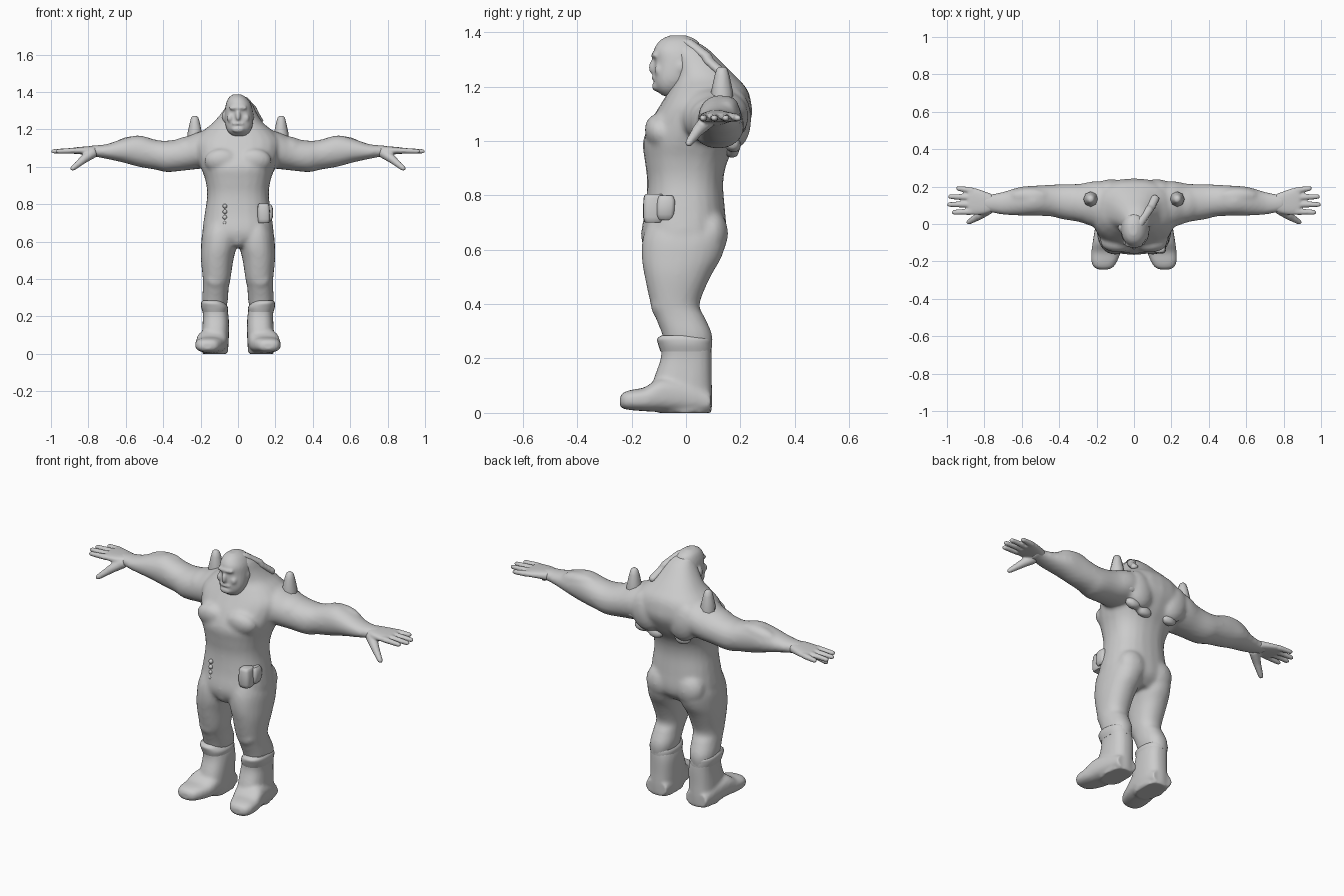
import bpy, bmesh, math
from mathutils import Vector, Matrix

grey = bpy.data.materials.new("plain grey")
grey.diffuse_color = (0.6, 0.6, 0.6, 1)


def finish(bm, name, remesh=0.0, angle=40):
    bmesh.ops.recalc_face_normals(bm, faces=bm.faces)
    me = bpy.data.meshes.new(name)
    bm.to_mesh(me)
    bm.free()
    me.materials.append(grey)
    ob = bpy.data.objects.new(name, me)
    bpy.context.collection.objects.link(ob)
    if remesh:
        m = ob.modifiers.new("skin", 'REMESH')
        m.mode, m.voxel_size, m.use_smooth_shade = 'VOXEL', remesh, True
        s = ob.modifiers.new("soften", 'SMOOTH')
        s.factor, s.iterations = 0.5, 5
    for o in bpy.context.selected_objects:
        o.select_set(False)
    ob.select_set(True)
    bpy.context.view_layer.objects.active = ob
    bpy.ops.object.shade_smooth_by_angle(angle=math.radians(angle))
    return ob


def spline(rows, steps):
    out = []
    for i in range(len(rows) - 1):
        a, b, c, d = (rows[max(i - 1, 0)], rows[i], rows[i + 1], rows[min(i + 2, len(rows) - 1)])
        for s in range(steps):
            t = s / steps
            out.append([0.5 * (2 * q + (r - p) * t + (2 * p - 5 * q + 4 * r - w) * t * t
                               + (3 * q - p - 3 * r + w) * t ** 3) for p, q, r, w in zip(a, b, c, d)])
    return out + [rows[-1]]


def loft(bm, axis, rows, mirror=1, power=0.85, n=24, steps=4):
    """Rows are (position on axis, u min, u max, v min, v max)."""
    rings = []
    for p, u0, u1, v0, v1 in spline(rows, steps):
        ring = []
        for k in range(n):
            c, s = math.cos(2 * math.pi * k / n), math.sin(2 * math.pi * k / n)
            u = (u0 + u1) / 2 + (u1 - u0) / 2 * math.copysign(abs(c) ** power, c)
            v = (v0 + v1) / 2 + (v1 - v0) / 2 * math.copysign(abs(s) ** power, s)
            x, y, z = {'X': (p, u, v), 'Y': (u, p, v), 'Z': (u, v, p)}[axis]
            ring.append(bm.verts.new((x * mirror, y, z)))
        rings.append(ring)
    for a, b in zip(rings, rings[1:]):
        for k in range(n):
            bm.faces.new((a[k], a[(k + 1) % n], b[(k + 1) % n], b[k]))
    bm.faces.new(rings[0][::-1])
    bm.faces.new(rings[-1])


def blob(bm, loc, size, turn=(0, 0, 0), mirror=1):
    rot = Matrix.Rotation(turn[2], 4, 'Z') @ Matrix.Rotation(turn[1], 4, 'Y') @ Matrix.Rotation(turn[0], 4, 'X')
    m = Matrix.Translation(loc) @ rot @ Matrix.Diagonal((*size, 1))
    bmesh.ops.create_uvsphere(bm, u_segments=20, v_segments=12, radius=1,
                              matrix=Matrix.Diagonal((mirror, 1, 1, 1)) @ m)


def limb(bm, a, b, r1, r2, mirror=1, flat=1.0, n=10):
    a, b = Vector(a), Vector(b)
    a.x *= mirror
    b.x *= mirror
    q = (b - a).to_track_quat('Z', 'Y').to_matrix().to_4x4()
    rings = []
    for t, r in ((0, r1 * .7), (.06, r1), (.5, (r1 + r2) / 2), (.9, r2), (1, r2 * .55)):
        rings.append([bm.verts.new(a.lerp(b, t) + q @ Vector((r * math.cos(k * math.tau / n),
                      r * flat * math.sin(k * math.tau / n), 0))) for k in range(n)])
    for p, s in zip(rings, rings[1:]):
        for k in range(n):
            bm.faces.new((p[k], p[(k + 1) % n], s[(k + 1) % n], s[k]))
    bm.faces.new(rings[0][::-1])
    bm.faces.new(rings[-1])


# Body: trunk, hunched shoulders, arms and legs fused into one skin
bm = bmesh.new()
loft(bm, 'Z', [(.57, -.13, .13, -.12, .09), (.61, -.18, .18, -.155, .135), (.66, -.19, .19, -.165, .15),
               (.75, -.178, .178, -.15, .143), (.85, -.165, .165, -.143, .137), (.93, -.175, .175, -.152, .155),
               (1.0, -.20, .20, -.158, .20), (1.08, -.225, .225, -.125, .24), (1.14, -.23, .23, -.09, .24),
               (1.19, -.19, .19, -.06, .225), (1.23, -.14, .14, -.04, .19), (1.28, -.095, .105, -.04, .14),
               (1.33, -.06, .08, -.05, .09), (1.36, -.045, .05, -.05, .05)])
for m in (1, -1):
    loft(bm, 'X', [(.10, -.03, .22, 1.0, 1.2), (.2, -.02, .23, .99, 1.19), (.29, .01, .215, .98, 1.155),
                   (.38, .025, .213, .972, 1.14), (.44, .04, .21, .985, 1.145), (.53, .045, .205, 1.0, 1.168),
                   (.61, .045, .198, 1.022, 1.152), (.70, .05, .172, 1.042, 1.122), (.77, .062, .16, 1.055, 1.115),
                   (.81, .065, .17, 1.06, 1.11)], m, .95)
    loft(bm, 'Z', [(.2, .075, .18, -.07, .09), (.28, .055, .192, -.085, .098), (.35, .05, .188, -.112, .07),
                   (.40, .04, .188, -.13, .05), (.5, .025, .198, -.152, .09), (.57, .008, .198, -.163, .13),
                   (.64, .0, .192, -.16, .148), (.70, .02, .17, -.14, .13)], m, .9)
    # Chest, buttock, deltoid and shoulder blade masses
    blob(bm, (.085, -.095, 1.03), (.095, .055, .07), (.35, 0, 0), m)
    blob(bm, (.09, .09, .66), (.085, .065, .09), (0, 0, 0), m)
    blob(bm, (.26, .11, 1.09), (.12, .1, .075), (0, .12, 0), m)
    blob(bm, (.12, .18, 1.08), (.09, .06, .11), (0, .3, 0), m)
    blob(bm, (.56, .15, 1.12), (.11, .045, .045), (0, .1, 0), m)
    blob(bm, (.12, -.1, .4), (.05, .03, .05), (0, 0, 0), m)
blob(bm, (0, -.12, .63), (.05, .04, .06))
finish(bm, "body", .011, 180)

# Head, turned slightly to one side, with brow, nose, cheeks and jaw
bm = bmesh.new()
loft(bm, 'Z', [(1.165, -.03, .04, -.085, -.02), (1.19, -.055, .065, -.11, .0), (1.23, -.068, .08, -.118, .03),
               (1.29, -.07, .08, -.115, .06), (1.335, -.065, .07, -.118, .06), (1.37, -.05, .045, -.095, .04),
               (1.388, -.025, .015, -.06, .0)], 1, .9)
blob(bm, (0, -.112, 1.315), (.05, .016, .013))
blob(bm, (.0, -.122, 1.275), (.014, .015, .028), (-.2, 0, 0))
blob(bm, (0, -.108, 1.2), (.036, .018, .018))
blob(bm, (0, -.117, 1.23), (.032, .010, .007))
for m in (1, -1):
    blob(bm, (.043, -.1, 1.26), (.018, .016, .022), (0, 0, 0), m)
    blob(bm, (.072, -.02, 1.27), (.014, .02, .03), (0, 0, 0), m)
finish(bm, "head", .007, 180)

# Crest running from the brow back over the shoulder
bm = bmesh.new()
for a, b in (((-.01, -.07, 1.372), (.045, .03, 1.355)), ((.035, .01, 1.36), (.09, .09, 1.30)),
             ((.08, .07, 1.305), (.12, .15, 1.235))):
    limb(bm, a, b, .024, .024, 1, .75)
finish(bm, "crest", .008, 180)

# Hands: palm, four fingers and a drooping thumb
for m, side in ((1, "left"), (-1, "right")):
    bm = bmesh.new()
    loft(bm, 'X', [(.76, .065, .16, 1.06, 1.112), (.80, .052, .175, 1.064, 1.11), (.85, .048, .192, 1.068, 1.106),
                   (.885, .052, .195, 1.07, 1.102)], m, .75)
    for y, dy, tip in ((.066, .062, .975), (.104, .104, 1.0), (.142, .147, .995), (.178, .192, .95)):
        limb(bm, (.86, y, 1.087), (tip, dy, 1.083), .018, .014, m, .9)
    limb(bm, (.77, .085, 1.08), (.84, .035, 1.03), .03, .022, m)
    limb(bm, (.825, .045, 1.04), (.892, .005, .985), .022, .014, m)
    finish(bm, side + "_hand", .006, 180)

# Boots: shaft, splayed foot and flat sole
for m, side in ((1, "left"), (-1, "right")):
    bm = bmesh.new()
    loft(bm, 'Z', [(.0, .055, .19, -.1, .095), (.06, .05, .195, -.13, .097), (.12, .048, .192, -.12, .095),
                   (.2, .05, .188, -.093, .095), (.25, .06, .192, -.092, .092)], m, .8)
    loft(bm, 'Y', [(.09, .06, .19, .0, .08), (0, .05, .205, .0, .12), (-.09, .055, .22, .003, .13),
                   (-.15, .07, .228, .006, .095), (-.2, .09, .228, .010, .085), (-.23, .11, .215, .015, .075),
                   (-.243, .135, .19, .025, .06)], m, .75)
    finish(bm, side + "_boot", .009, 180)
    # Folded cuff, higher in front
    bm = bmesh.new()
    loft(bm, 'Z', [(.225, .055, .19, -.094, .094), (.25, .054, .197, -.102, .094), (.272, .07, .197, -.106, .088),
                   (.285, .085, .19, -.09, .05)], m, .85)
    finish(bm, side + "_cuff")
    # Peg on top of the shoulder
    bm = bmesh.new()
    loft(bm, 'Z', [(1.11, .19, .272, .09, .175), (1.18, .192, .27, .092, .173), (1.24, .205, .257, .105, .16),
                   (1.265, .213, .25, .113, .152), (1.272, .222, .241, .122, .143)], m, 1, 8, 1)
    finish(bm, side + "_shoulder_peg", 0, 50)

# Belt pouches on one hip and a row of small studs on the other
bm = bmesh.new()
loft(bm, 'Z', [(.70, .11, .165, -.15, -.09), (.72, .105, .172, -.158, -.08), (.79, .105, .168, -.156, -.08),
               (.805, .115, .16, -.148, -.09)], 1, .55, 16, 2)
loft(bm, 'Z', [(.71, .13, .175, -.1, -.05), (.73, .13, .186, -.108, -.043), (.78, .13, .186, -.106, -.04),
               (.80, .135, .175, -.098, -.05)], 1, .55, 16, 2)
finish(bm, "hip_pouches")
bm = bmesh.new()
for z in (.7, .73, .76, .79):
    blob(bm, (-.07, -.142, z), (.012, .012, .012))
finish(bm, "belt_studs")

# Ragged patches on the upper back
bm = bmesh.new()
for x, z in ((.15, .99), (.07, .97), (-.1, .98), (.19, 1.06)):
    blob(bm, (x, .165 + (z - .97) * .3, z), (.05, .03, .035), (.6, 0, 0))
finish(bm, "back_patches", .009, 180)
